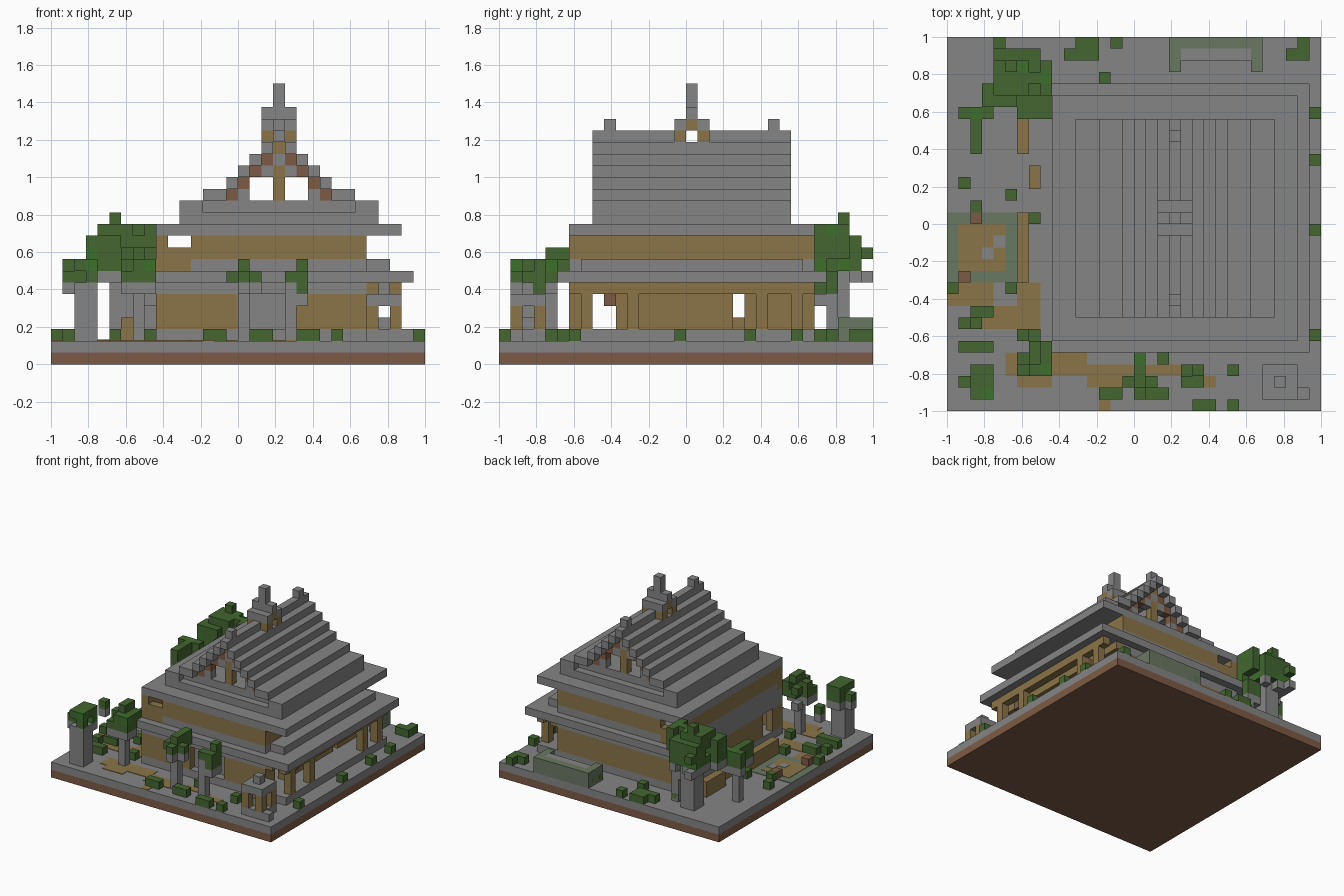
import bpy, bmesh, random
from mathutils import Matrix, Vector

random.seed(4)
if "Cube" in bpy.data.objects:
    bpy.data.objects.remove(bpy.data.objects["Cube"])

V = 1 / 16  # one block


def material(name, r, g, b):
    m = bpy.data.materials.new(name)
    m.use_nodes = True
    m.diffuse_color = (r, g, b, 1)
    m.node_tree.nodes["Principled BSDF"].inputs["Base Color"].default_value = (r, g, b, 1)
    return m


STONE = material("grey stone", .235, .235, .235)
WOOD = material("tan wood", .258, .178, .067)
EARTH = material("brown earth", .205, .105, .061)
LEAF = material("dark green leaf", .056, .133, .030)
FRESH = material("bright green leaf", .047, .162, .025)
WATER = material("grey green water", .141, .188, .120)


def blocks(name, mats, items):
    """Join block-grid boxes (x0, x1, y0, y1, z0, z1) into one object."""
    bm = bmesh.new()
    for (x0, x1, y0, y1, z0, z1), slot in items:
        mid = Vector(((x0 + x1) / 2 - 16, (y0 + y1) / 2 - 16, (z0 + z1) / 2)) * V
        size = Matrix.Diagonal(((x1 - x0) * V, (y1 - y0) * V, (z1 - z0) * V, 1))
        made = bmesh.ops.create_cube(bm, size=1, matrix=Matrix.Translation(mid) @ size)
        for f in {f for v in made["verts"] for f in v.link_faces}:
            f.material_index = slot
    mesh = bpy.data.meshes.new(name)
    bm.to_mesh(mesh)
    bm.free()
    for m in mats:
        mesh.materials.append(m)
    ob = bpy.data.objects.new(name, mesh)
    bpy.context.collection.objects.link(ob)


def part(name, mat, *boxes):
    blocks(name, [mat], [(b, 0) for b in boxes])


def mirror_x(b):
    return (39 - b[1], 39 - b[0]) + tuple(b[2:])


def both(*boxes):
    return [c for b in boxes for c in (b, mirror_x(b))]


# Ground
part("earth_layer", EARTH, (0, 32, 0, 32, 0, 1))
part("stone_ground", STONE, (0, 32, 0, 32, 1, 2))

# Lower storey
part("foundation", STONE, (9, 30, 6, 27, 2, 3))
for name, x in (("left_lower_wall", 26), ("right_lower_wall", 9)):
    part(name, WOOD, *[(x, x + 1, a, b, 3, 6) for a, b in ((7, 8), (10, 20), (21, 26))])
part("back_lower_wall", WOOD, (9, 27, 26, 27, 3, 6))
part("front_lower_wall", WOOD, (9, 16, 6, 7, 3, 6), (21, 27, 6, 7, 3, 6))
part("entrance_recess", STONE, (16, 21, 7, 8, 3, 6))
part("ceiling", STONE, (9, 27, 6, 27, 6, 7))

# Veranda
part("veranda_posts", WOOD, *[(29, 30, y, y + 1, 3, 6) for y in (7, 11, 22, 25)])
part("veranda_beams", WOOD, (29, 30, 6, 27, 6, 7), (27, 28, 6, 27, 6, 7))
part("hanging_lamps", EARTH, (28, 29, 9, 10, 5, 6), (28, 29, 22, 23, 5, 6))

# Lower roof and upper storey
part("lower_eave", STONE, (9, 31, 5, 28, 7, 8))
part("lower_roof_step", STONE, (12, 27, 6, 27, 8, 9), (9, 29, 7, 26, 8, 9))
part("corner_sill", WOOD, (9, 12, 6, 7, 8, 9), (9, 12, 26, 27, 8, 9))
for name, y in (("front_upper_wall", 6), ("back_upper_wall", 26)):
    part(name, WOOD, (12, 27, y, y + 1, 9, 11), (9, 12, y, y + 1, 9, 10), (9, 10, y, y + 1, 10, 11))
part("side_upper_walls", WOOD, (9, 10, 7, 26, 9, 11), (26, 27, 7, 26, 9, 11))

# Upper roof
part("upper_eave", STONE, (9, 30, 6, 27, 11, 12))
part("roof_base", STONE, (11, 28, 8, 25, 12, 13), (13, 26, 9, 24, 13, 14),
     *both((11, 13, 8, 25, 13, 14)))
steps = [(13, 15, 8, 25, 14, 15)] + [(i, i + 1, 8, 25, i, i + 1) for i in (15, 16, 17, 18)]
part("roof_steps", STONE, *both(*steps))
part("ridge", STONE, (19, 20, 8, 16, 19, 20), (19, 20, 17, 25, 19, 20))
ends = (9, 23)
part("ridge_ends", STONE, *[(19, 20, y, y + 1, 20, 21) for y in ends])
part("gable_rafters", EARTH,
     *both(*[(i, i + 1, y, y + 1, i - 1, i) for y in ends for i in (15, 16, 17, 18)]))
part("gable_infill", STONE,
     *both(*[(i, i + 1, y, y + 1, i - 2, i - 1) for y in ends for i in (16, 18)]),
     *[(19, 20, y, y + 1, 17, 18) for y in ends])
part("gable_posts", WOOD, *[(19, 20, y, y + 1, a, b) for y in ends for a, b in ((14, 17), (18, 19))])

# Ridge turret
part("turret_posts", WOOD, *both((18, 19, 15, 16, 19, 20), (18, 19, 17, 18, 19, 20)),
     (18, 21, 16, 17, 20, 21))
part("turret_roof", STONE, (18, 21, 15, 16, 20, 21), (18, 21, 17, 18, 20, 21),
     (18, 21, 16, 17, 21, 22), (19, 20, 16, 17, 22, 24))

# Garden shrine by the front corner
part("shrine_stone", STONE, (27, 30, 1, 4, 2, 3), (28, 29, 2, 3, 3, 4),
     (27, 30, 1, 4, 5, 6), (28, 29, 2, 3, 6, 7), (30, 31, 1, 2, 2, 3))
part("shrine_posts", WOOD, *[(x, x + 1, y, y + 1, 3, 5) for x in (27, 29) for y in (1, 3)])

# Water basin at the back
part("basin_block", STONE, (20, 26, 30, 31, 2, 4))
part("basin_water", WATER, (19, 27, 31, 32, 2, 4), (19, 20, 29, 31, 2, 4), (26, 27, 29, 31, 2, 4))

# Flat pond, deck and paths
T = 2.06
part("pond", WATER, (0, 6, 11, 17, 2, T))
part("pond_deck", WOOD, (1, 5, 12, 16, 2, T + .04))
part("deck_stones", STONE, (3, 4, 13, 14, 2, T + .08), (4, 5, 14, 15, 2, T + .08))
part("deck_markers", EARTH, (2, 3, 16, 17, 2, 3), (1, 2, 11, 12, 2, 3))
part("paths", WOOD, (0, 4, 9, 11, 2, T), (2, 8, 7, 9, 2, T), (6, 8, 9, 11, 2, T),
     (5, 12, 3, 5, 2, T), (6, 9, 2, 3, 2, T), (12, 16, 2, 4, 2, T),
     (17, 20, 3, 4, 2, T), (20, 23, 2, 3, 2, T), (13, 14, 0, 1, 2, T))
part("benches", WOOD, (6, 7, 11, 17, 2, 4), (6, 7, 22, 26, 2, 4), (7, 8, 19, 21, 2, 4))


def tree(name, trunk, crowns, keep=.9):
    """Trunk box plus ragged leaf blocks; the lowest leaves are grey like bark."""
    cells = {(x, y, z) for a, b, c, d, e, f in crowns
             for x in range(a, b) for y in range(c, d) for z in range(e, f)}
    items = [(trunk, 0)]
    for x, y, z in sorted(cells):
        if random.random() < keep:
            low = z == min(c[2] for c in cells)
            slot = 0 if low else 2 if random.random() < .1 else 1
            items.append(((x, x + 1, y, y + 1, z, z + 1), slot))
    blocks(name, [STONE, LEAF, FRESH], items)


# Trees
tree("tall_tree", (5, 7, 28, 30, 2, 8),
     [(4, 8, 28, 31, 7, 11), (5, 6, 28, 30, 11, 13), (4, 9, 27, 30, 9, 12),
      (6, 9, 25, 28, 7, 10), (3, 6, 26, 28, 7, 11), (4, 5, 30, 32, 7, 10)])
tree("side_tree", (2, 3, 24, 25, 2, 7),
     [(1, 4, 25, 26, 6, 9), (2, 3, 22, 25, 6, 9), (0, 1, 22, 23, 7, 8), (3, 5, 26, 27, 7, 9)])
tree("corner_tree", (2, 4, 1, 3, 2, 7),
     [(2, 4, 1, 4, 6, 9), (2, 3, 7, 8, 6, 8), (1, 2, 2, 3, 6, 8)])
tree("path_tree", (7, 8, 4, 5, 2, 8),
     [(6, 9, 3, 5, 6, 9), (7, 9, 4, 6, 7, 10), (6, 7, 6, 7, 6, 9)])
tree("front_tree", (16, 17, 2, 3, 2, 7), [(16, 17, 1, 5, 6, 9), (15, 18, 2, 3, 6, 8)])
tree("second_front_tree", (20, 21, 2, 3, 2, 7), [(20, 22, 2, 4, 5, 8), (21, 22, 3, 4, 8, 9)])
tree("small_back_tree", (8, 9, 28, 29, 2, 6), [(7, 9, 27, 29, 5, 8)])

# Low bushes along the borders
spots = {31: (6, 15, 21, 25), 30: (30, 31), 29: (30,), 24: (0, 3), 22: (0,), 21: (0,), 19: (29, 31),
         18: (4, 1), 17: (1,), 14: (1, 31), 13: (1, 28), 12: (30, 31), 11: (30, 31), 10: (30,),
         8: (28, 27), 7: (6, 16), 5: (10, 18), 3: (5, 8), 2: (5, 8, 17), 1: (5, 19, 7), 0: (10,)}
part("bushes", LEAF, *[(x, x + 1, y, y + 1, 2, 3) for x, ys in spots.items() for y in ys])
